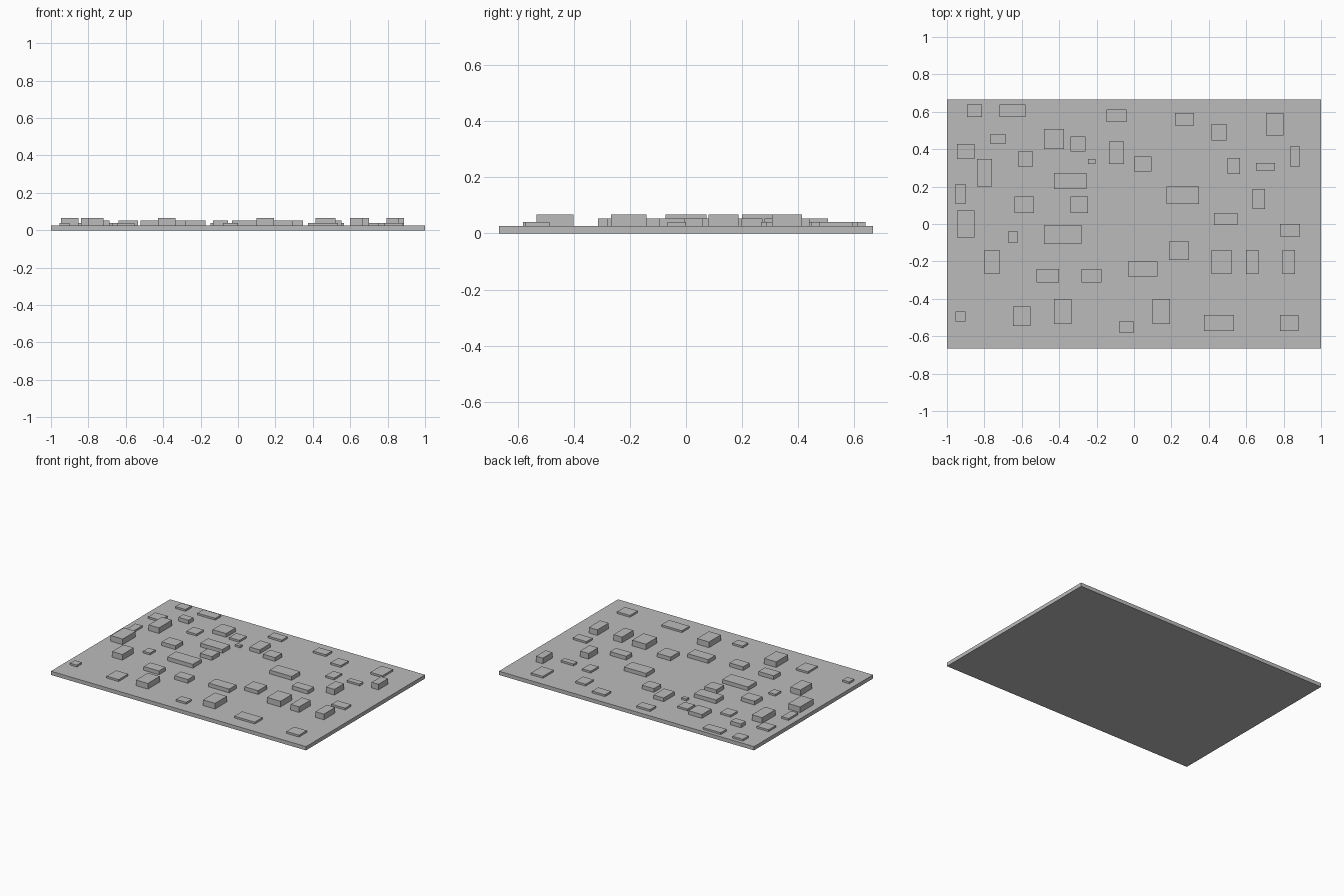
import bpy
import bmesh
from mathutils import Matrix, Vector

default_cube = bpy.data.objects.get("Cube")
if default_cube:
    bpy.data.objects.remove(default_cube, do_unlink=True)

# The layout uses a grid of cells, with its origin at the front right corner
COLUMNS, ROWS = 150, 100
CELL = 2 / COLUMNS
PLATE_THICKNESS = 2 * CELL


def make_material(name, colour):
    material = bpy.data.materials.new(name)
    material.use_nodes = True
    material.diffuse_color = colour
    shader = material.node_tree.nodes["Principled BSDF"]
    shader.inputs["Base Color"].default_value = colour
    return material


grey = make_material("plain grey", (0.5, 0.5, 0.5, 1))


def add_box(name, column, row, width, depth, bottom, height):
    """Add a flat-faced box from its cell position, footprint and height."""
    size = Vector((width * CELL, depth * CELL, height))
    centre = Vector((
        (column + width / 2 - COLUMNS / 2) * CELL,
        (row + depth / 2 - ROWS / 2) * CELL,
        bottom + height / 2,
    ))
    bm = bmesh.new()
    bmesh.ops.create_cube(bm, size=1, matrix=Matrix.Diagonal(size).to_4x4())
    mesh = bpy.data.meshes.new(name)
    bm.to_mesh(mesh)
    bm.free()
    mesh.materials.append(grey)
    box = bpy.data.objects.new(name, mesh)
    box.location = centre
    bpy.context.collection.objects.link(box)
    return box


def add_blocks(name, height, footprints):
    """Stand a family of equally tall blocks on the base plate."""
    for number, (column, row, width, depth) in enumerate(footprints, start=1):
        add_box(f"{name}_{number}", column, row, width, depth,
                PLATE_THICKNESS, height)


# Base plate
add_box("base_plate", 0, 0, COLUMNS, ROWS, 0, PLATE_THICKNESS)

# Low blocks: column, row, width, depth
low_footprints = [
    (8, 93, 6, 5), (21, 93, 10.5, 5), (4, 76, 7, 6), (28.5, 73, 6, 6),
    (49.5, 79, 6, 6), (64, 91, 8, 5), (56.5, 74, 3, 2), (91.5, 89.5, 7.5, 5),
    (106, 83.5, 6, 6.5), (112.5, 70, 5, 6.5), (128, 85.5, 7, 9),
    (124, 71.5, 7.5, 3), (3.5, 58, 4, 8), (133.5, 45, 8, 5),
    (24.5, 42.5, 4, 4.5), (3.5, 11, 4, 4), (26.5, 9, 7, 8),
    (69, 6.5, 6, 4.5), (103, 7, 12, 6.5), (133.5, 7, 7.5, 6.5),
]
add_blocks("low_block", CELL, low_footprints)

# Medium blocks
medium_footprints = [
    (17.5, 82, 6, 4), (39, 80, 8, 8), (65, 74, 6, 9), (43, 64, 13, 6.5),
    (75, 71, 7, 6), (27, 54.5, 8, 6.5), (49.5, 54.5, 7, 6.5),
    (88, 58, 13, 7), (107, 49.5, 9.5, 5), (39, 42, 15, 7.5),
    (89, 35.5, 8, 7.5), (72.5, 29, 12, 6), (36, 26.5, 9, 5.5),
    (54, 26.5, 8, 5.5),
]
add_blocks("medium_block", 2 * CELL, medium_footprints)

# Tall blocks
tall_footprints = [
    (12, 65, 6, 11), (137.5, 73, 4, 8), (4, 44.5, 7, 11), (122.5, 56, 5, 8),
    (43, 10, 7, 10), (82.5, 10, 7, 10),
]
tall_footprints += [
    (column, 30, width, 9.5)
    for column, width in ((15, 6), (106, 8), (120, 5), (134.5, 5))
]
add_blocks("tall_block", 3 * CELL, tall_footprints)
